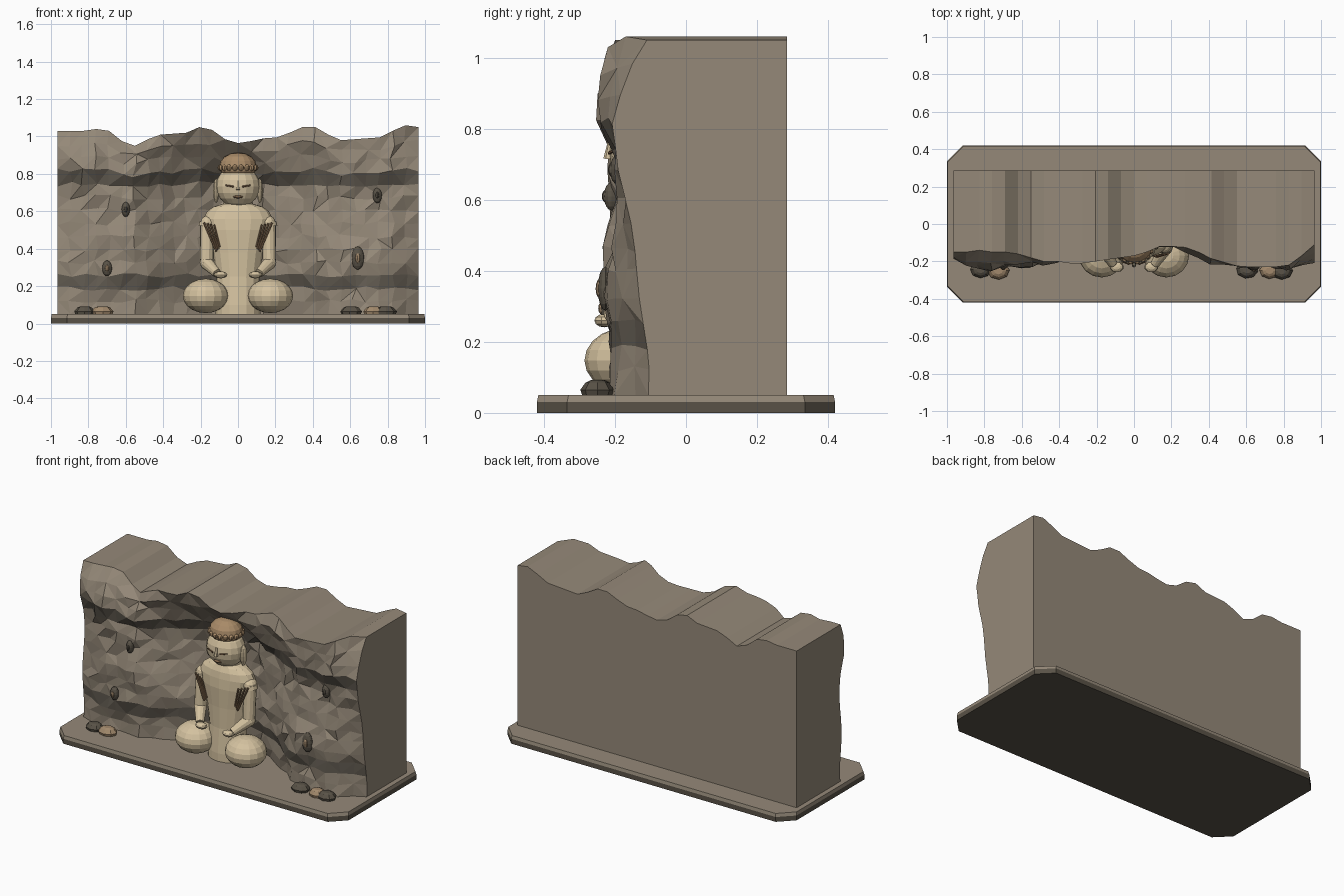
import bpy, bmesh, math, random
from mathutils import Vector, Matrix

if "Cube" in bpy.data.objects:
    bpy.data.objects.remove(bpy.data.objects["Cube"], do_unlink=True)
rng = random.Random(7)


def material(name, rgb):
    m = bpy.data.materials.new(name)
    m.use_nodes = True
    m.diffuse_color = (*rgb, 1)
    m.node_tree.nodes["Principled BSDF"].inputs["Base Color"].default_value = (*rgb, 1)
    return m


STONE = material("warm grey stone", (.3, .25, .19))
BAND = material("strata band", (.13, .112, .088))
DARK = material("dark stone", (.1, .085, .063))
SAND = material("pale sandstone", (.66, .54, .35))
HAIR = material("carved brown", (.4, .26, .14))
FOLD = material("robe fold brown", (.27, .165, .09))
LINE = material("brown line", (.19, .11, .06))
OCHRE = material("ochre rock", (.36, .25, .15))


def finish(name, bm, *mats):
    bmesh.ops.recalc_face_normals(bm, faces=bm.faces)
    me = bpy.data.meshes.new(name)
    bm.to_mesh(me)
    bm.free()
    ob = bpy.data.objects.new(name, me)
    bpy.context.collection.objects.link(ob)
    for m in mats:
        me.materials.append(m)
    return ob


def ball(name, loc, radii, mat, seg=14, rings=8):
    bm = bmesh.new()
    bmesh.ops.create_uvsphere(bm, u_segments=seg, v_segments=rings, radius=1)
    bmesh.ops.transform(bm, matrix=Matrix.LocRotScale(Vector(loc), None, Vector(radii)), verts=bm.verts)
    return finish(name, bm, mat)


def tube(name, a, b, r1, r2, mat, seg=10):
    a, b = Vector(a), Vector(b)
    rot = (b - a).to_track_quat('Z', 'Y').to_matrix().to_4x4()
    bm = bmesh.new()
    bmesh.ops.create_cone(bm, cap_ends=True, segments=seg, radius1=r1, radius2=r2,
                          depth=(b - a).length, matrix=Matrix.Translation((a + b) / 2) @ rot)
    return finish(name, bm, mat)


def loft(name, rings, mat):
    bm = bmesh.new()
    loops = [[bm.verts.new(p) for p in ring] for ring in rings]
    n = len(loops[0])
    for lo, hi in zip(loops, loops[1:]):
        for i in range(n):
            bm.faces.new((lo[i], lo[(i + 1) % n], hi[(i + 1) % n], hi[i]))
    bm.faces.new(loops[0])
    bm.faces.new(loops[-1])
    return finish(name, bm, mat)


# Base: octagonal plinth with a dark lower rim
def octagon(z, inset):
    x, y, c = 1 - inset, .42 - inset, .085
    quarter = [(x, y - c), (x - c, y)]
    pts = quarter + [(-a, b) for a, b in quarter[::-1]]
    pts += [(-a, -b) for a, b in pts]
    return [(a, b, z) for a, b in pts]


loft("base_rim", [octagon(0, 0), octagon(.03, 0)], DARK)
loft("base_top", [octagon(.03, 0), octagon(.05, .004)], STONE)

# Cliff: ragged faceted front with a broad overhung niche, plain back and sides
TOP = [1.03, 1.03, 1.03, 1.04, 1.03, .975, .95, .985, 1.01, 1.015, 1.02, 1.05, 1.035, .985,
       .965, .975, .99, .995, 1.02, 1.05, 1.05, 1.01, .98, .985, .99, .995, 1.03, 1.06, 1.05]
CREST = [.15, .15, .14, .15, .15, .16, .18, .2, .2, .21, .21, .2, .19, .18,
         .17, .15, .12, .12, .125, .15, .185, .205, .225, .23, .23, .23, .22, .17, .11]
COLS, ROWS = len(TOP) - 1, 14


def cliff_y(x, z):
    r = math.hypot(x / .56, max(z - .72, 0) / .36)
    niche = .23 * max(0, min(1, 1.3 * (1 - r)))
    strata = -.014 * math.sin((z - .22) * 11.5) if z < .76 else -.02
    swell = .012 * math.sin(7 * x + 5 * z)
    bulge = math.exp(-((z - .7) / .2) ** 2)
    end = .08 * (1 - .85 * bulge) * max(0, (x - .83) / .135)
    end += .05 * max(0, (-x - .8) / .165)
    return -.207 + niche + strata + swell + end


bm = bmesh.new()
grid = []
for j in range(ROWS + 1):
    t = j / ROWS
    crest_mix = max(0, (t - .88) / .12) ** 1.5
    row = []
    for i in range(COLS + 1):
        inner = 0 < i < COLS
        x = -.965 + 1.93 * i / COLS
        z = .05 + .97 * t + (TOP[i] - 1.02) * t ** 5
        if 0 < j < ROWS:
            z += rng.uniform(-.013, .013)
            x += rng.uniform(-.014, .014) * inner
        y = cliff_y(x, z) + rng.uniform(-.015, .015) * inner
        y += (-CREST[i] - y) * crest_mix
        row.append(bm.verts.new((x, y, z)))
    grid.append(row)
for j in range(ROWS):
    for i in range(COLS):
        a, b, c, d = grid[j][i], grid[j][i + 1], grid[j + 1][i + 1], grid[j + 1][i]
        tris = ((a, b, c), (a, c, d)) if (i + j) % 3 else ((a, b, d), (b, c, d))
        for tri in tris:
            bm.faces.new(tri).material_index = int(j in (2, 10))
back = [bm.verts.new((v.co.x, .285, v.co.z)) for v in grid[-1]]
foot = [bm.verts.new((s * .965, .285, .05)) for s in (-1, 1)]
for i in range(COLS):
    bm.faces.new((grid[-1][i], grid[-1][i + 1], back[i + 1], back[i]))
bm.faces.new([foot[0], foot[1]] + back[::-1])
bm.faces.new(grid[0] + foot[::-1])
bm.faces.new([r[0] for r in grid] + [back[0], foot[0]])
bm.faces.new([r[-1] for r in grid] + [back[-1], foot[1]])
finish("cliff", bm, STONE, BAND)

# Oval fossils set in the cliff
for x, z, rx, rz, core in ((-.6, .61, .022, .04, DARK), (.745, .685, .024, .042, DARK),
                           (.64, .35, .034, .062, OCHRE), (-.7, .295, .026, .042, OCHRE)):
    y = cliff_y(x, z) - .005
    ball("fossil", (x, y, z), (rx, .022, rz), DARK, 12, 8)
    ball("fossil_core", (x, y - .016, z), (rx * .45, .012, rz * .45), core, 8, 6)

# Loose rocks at the foot of the cliff
for x, y, r, mat in ((-.82, -.245, .054, DARK), (-.725, -.25, .058, OCHRE), (.605, -.245, .057, DARK),
                     (.725, -.25, .053, OCHRE), (.79, -.25, .058, DARK)):
    rings = [[(x + r * k * math.cos(a) * 1.03, y + r * k * math.sin(a) * .82, z)
              for a in (math.tau * i / 8 + x for i in range(8))]
             for z, k in ((.05, .9), (.065, 1), (.085, .7), (.092, .4))]
    loft("loose_rock", rings, mat)

# Seated figure: robed torso
CY = -.1
profile = [(.05, .12, .1), (.1, .12, .1), (.25, .115, .085), (.38, .135, .085), (.5, .17, .09),
           (.56, .185, .085), (.6, .165, .078), (.625, .13, .066), (.64, .08, .06), (.67, .075, .06)]
loft("torso", [[(rx * math.cos(math.tau * i / 16), CY + ry * math.sin(math.tau * i / 16), z)
                for i in range(16)] for z, rx, ry in profile], SAND)

# Head, hair cap and ring of curls
HY = -.117
HEAD = (.118, .1, .112)
ball("head", (0, HY, .733), HEAD, SAND, 16, 10)
ball("hair_cap", (0, HY, .84), (.1, .09, .074), HAIR, 16, 8)
for i in range(18):
    a = math.tau * i / 18
    ball("hair_curl", (.094 * math.cos(a), HY + .086 * math.sin(a), .833), (.015, .015, .017), HAIR, 8, 6)


def face_point(x, z):
    k = 1 - (x / HEAD[0]) ** 2 - ((z - .733) / HEAD[2]) ** 2
    return (x, HY - HEAD[1] * math.sqrt(max(k, 0)) - .001, z)


# Face: nose, lips and eyes
tube("nose", face_point(0, .765), (0, -.22, .715), .006, .013, SAND, 6)
ball("lips", face_point(0, .677), (.028, .01, .008), FOLD, 10, 6)

for s in (-1, 1):
    tube("eye", face_point(s * .024, .732), face_point(s * .066, .739), .005, .004, LINE, 6)
    ball("ear", (s * .117, HY + .005, .71), (.017, .026, .065), SAND, 10, 8)
    # Arms folding in to hands resting on the lap
    ball("shoulder", (s * .162, -.11, .54), (.039, .046, .036), SAND, 12, 8)
    tube("sleeve_cuff", (s * .17, -.115, .52), (s * .168, -.115, .543), .041, .037, SAND, 12)
    tube("upper_arm", (s * .166, -.115, .54), (s * .168, -.13, .34), .036, .036, SAND, 12)
    ball("elbow", (s * .168, -.13, .325), (.037, .037, .037), SAND, 12, 8)
    tube("forearm", (s * .168, -.13, .325), (s * .112, -.215, .268), .036, .024, SAND, 12)
    ball("hand", (s * .093, -.23, .26), (.038, .028, .019), SAND, 10, 6)
    # Folded knees
    ball("knee", (s * .173, -.168, .148), (.122, .118, .092), SAND, 16, 10)
    # Robe folds fanning over the chest
    for k in range(4):
        tube("robe_fold", (s * (.182 - .018 * k), -.16 - .006 * k, .54 - .004 * k),
             (s * (.116 - .006 * k), -.168, .385 + .008 * k), .0055, .005, FOLD, 6)
